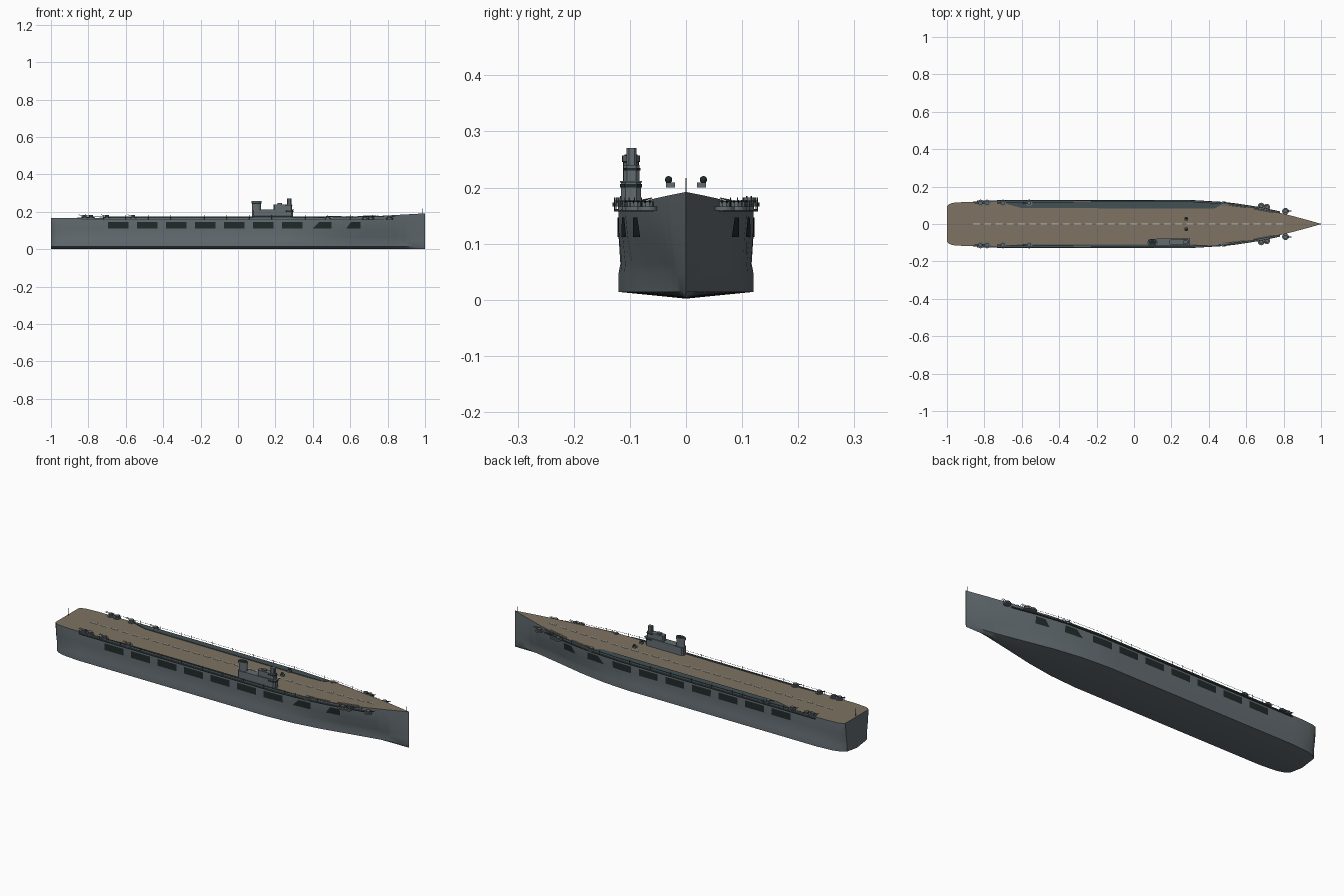
import bpy, bmesh, math
from mathutils import Vector

if "Cube" in bpy.data.objects:
    bpy.data.objects.remove(bpy.data.objects["Cube"])


def material(name, r, g, b):
    m = bpy.data.materials.new(name)
    m.use_nodes = True
    m.diffuse_color = (r, g, b, 1)
    m.node_tree.nodes["Principled BSDF"].inputs["Base Color"].default_value = (r, g, b, 1)
    return m


GREY = material("hull grey", .125, .15, .165)
BROWN = material("deck brown", .21, .17, .125)
DARK = material("opening dark", .015, .023, .023)
SLATE = material("gallery slate", .055, .08, .085)
PALE = material("marking pale", .6, .6, .52)


def lerp(table, x):
    for (a, u), (b, v) in zip(table, table[1:]):
        if x <= b:
            return u + (v - u) * max(0, (x - a) / (b - a))
    return table[-1][1]


DECK = [(-1, .095), (-.99, .105), (-.97, .113), (-.9, .118), (.3, .12), (.5, .108),
        (.65, .086), (.8, .055), (.9, .029), (1, .001)]
FOOT = [(-1, .085), (-.98, .1), (-.94, .112), (-.85, .12), (.25, .12), (.4, .11),
        (.55, .087), (.7, .055), (.85, .024), (1, .001)]
SHEER = [(-1, .168), (.35, .168), (.7, .175), (1, .192)]


def half(x):
    return lerp(DECK, x)


def top(x):
    return lerp(SHEER, x)


def obj(name, bm, *mats):
    bmesh.ops.recalc_face_normals(bm, faces=bm.faces[:])
    me = bpy.data.meshes.new(name)
    bm.to_mesh(me)
    bm.free()
    for m in mats:
        me.materials.append(m)
    o = bpy.data.objects.new(name, me)
    bpy.context.collection.objects.link(o)
    return o


def smooth(o):
    bpy.ops.object.select_all(action="DESELECT")
    bpy.context.view_layer.objects.active = o
    o.select_set(True)
    bpy.ops.object.shade_smooth_by_angle(angle=math.radians(35))


def prism(bm, outline, z0, z1):
    lo = [bm.verts.new((x, y, z0)) for x, y in outline]
    hi = [bm.verts.new((x, y, z1)) for x, y in outline]
    bm.faces.new(lo)
    bm.faces.new(hi)
    for i in range(len(lo)):
        j = (i + 1) % len(lo)
        bm.faces.new((lo[i], lo[j], hi[j], hi[i]))


def box(bm, x0, x1, y0, y1, z0, z1):
    prism(bm, [(x0, y0), (x1, y0), (x1, y1), (x0, y1)], z0, z1)


def rod(bm, a, b, r, n=6):
    a, b = Vector(a), Vector(b)
    v = bmesh.ops.create_cone(bm, cap_ends=True, segments=n, radius1=r, radius2=r,
                              depth=(b - a).length)["verts"]
    q = (b - a).to_track_quat("Z", "Y")
    for p in v:
        p.co = q @ p.co + (a + b) / 2


def loft(bm, rings):
    rows = [[bm.verts.new(p) for p in r] for r in rings]
    for r, s in zip(rows, rows[1:]):
        for i in range(len(r)):
            j = (i + 1) % len(r)
            bm.faces.new((r[i], r[j], s[j], s[i]))
    bm.faces.new(rows[0])
    bm.faces.new(rows[-1])


# Hull: lofted sections, with the flight deck coloured by direction
def side(x):
    w, f, z = half(x), lerp(FOOT, x), top(x)
    return [(f, .014), (f, .048), (f * .7 + w * .3 - .003 * (w > .05), .064),
            (f * .3 + w * .7, .11), (w, .15), (w, z)]


xs = sorted({p[0] for p in DECK + FOOT + SHEER} | {.2 + i * .05 for i in range(16)})
rings = []
for x in xs:
    s = side(x)
    rings.append([(x, 0, .002)] + [(x, y, z) for y, z in s] + [(x, -y, z) for y, z in reversed(s)])
bm = bmesh.new()
loft(bm, rings)
hull = obj("hull_and_flight_deck", bm, GREY, BROWN)
for p in hull.data.polygons:
    if p.normal.z > .9 and p.center.z > .15:
        p.material_index = 1
smooth(hull)


# Hangar openings on both sides
def surface(x, z):
    pts = side(x)
    for (y0, z0), (y1, z1) in zip(pts, pts[1:]):
        if z <= z1:
            return y0 + (y1 - y0) * (z - z0) / (z1 - z0)
    return pts[-1][0]


bm = bmesh.new()
bays = [(-.695 + i * .155, -.695 + i * .155, -.585 + i * .155) for i in range(7)]
bays += [(.4, .435, .5), (.58, .605, .655)]
for s in (-1, 1):
    for low, high, end in bays:
        n = 4
        rows = []
        for k in range(n + 1):
            t = k / n
            col = []
            for x, z in ((low + (end - low) * t, .112), ((low + high) / 2 * (1 - t) + end * t, .13),
                         (high + (end - high) * t, .147)):
                col.append(bm.verts.new((x, s * (surface(x, z) + .0025), z)))
            rows.append(col)
        for a, b in zip(rows, rows[1:]):
            for i in range(2):
                bm.faces.new((a[i], b[i], b[i + 1], a[i + 1]))
obj("hangar_openings", bm, DARK)

# Side galleries with rails that follow the deck edge
bm, rails = bmesh.new(), bmesh.new()
path = [-.84 + i * .06 for i in range(28)]
for s in (-1, 1):
    for a, b in zip(path, path[1:]):
        ya, yb = half(a), half(b)
        prism(bm, [(a, s * (ya - .002)), (b, s * (yb - .002)), (b, s * (yb + .008)), (a, s * (ya + .008))],
              .157, .162)
        rod(rails, (a, s * (ya + .008), .176), (b, s * (yb + .008), .176), .0007, 4)
        rod(rails, (a, s * (ya + .008), .16), (a, s * (ya + .008), .182), .0007, 4)
obj("side_galleries", bm, SLATE)
obj("gallery_rails", rails, SLATE)

# Slate walkways along both deck edges
bm = bmesh.new()
prism(bm, [(-.72, .118), (-.6, .085), (.43, .083), (.48, .109), (.3, .12)], .1675, .1715)
prism(bm, [(-.72, -.118), (-.6, -.109), (.3, -.109), (.4, -.114), (.3, -.12)], .1675, .1715)
obj("deck_edge_walkways", bm, SLATE)

# Centre line dashes
bm = bmesh.new()
for i in range(28):
    x = -.86 + i * .06
    z = top(x + .018) + .001
    box(bm, x, x + .036, -.003, .003, z - .001, z + .001)
obj("centre_line", bm, PALE)

# Gun sponsons, mounts and barrels
bm = bmesh.new()
barrels = bmesh.new()
for x in (-.82, -.785, -.7, -.56, .48, .68, .71, .81):
    for s in (-1, 1):
        y = s * (half(x) - .006 if x < .5 else half(x) + .016)
        z = .163 if x > .4 else .17
        rod(bm, (x, y, z - .004), (x, y, z + .003), .018, 14)
        rod(bm, (x, y, z + .003), (x, y, z + .012), .011, 10)
        d = 1 if x > 0 else -1
        for k in (-.004, .004):
            rod(barrels, (x, y + k, z + .009), (x + d * .032, y + k, z + .014), .0013)
obj("gun_mounts", bm, GREY)
obj("gun_barrels", barrels, SLATE)

# Pale booms along the forward deck edge
bm = bmesh.new()
for s in (-1, 1):
    for a, b in ((.5, .6), (.64, .75)):
        rod(bm, (a, s * (half(a) - .006), top(a) + .003), (b, s * (half(b) - .004), top(b) + .003), .0013, 4)
obj("forward_booms", bm, PALE)


# Island superstructure
def hexbox(bm, x0, x1, y0, y1, z0, z1, c):
    prism(bm, [(x0 + c, y0), (x1 - c, y0), (x1, y0 + c), (x1, y1 - c), (x1 - c, y1),
               (x0 + c, y1), (x0, y1 - c), (x0, y0 + c)], z0, z1)


bm = bmesh.new()
hexbox(bm, .075, .295, -.116, -.08, .167, .209, .008)
hexbox(bm, .19, .29, -.111, -.083, .209, .24, .006)
hexbox(bm, .21, .235, -.105, -.09, .24, .247, .003)
hexbox(bm, .262, .286, -.106, -.088, .24, .27, .004)
box(bm, .12, .3, -.118, -.078, .209, .212)
obj("island", bm, GREY)

bm = bmesh.new()
hexbox(bm, .25, .2965, -.1175, -.0785, .2, .206, .008)
hexbox(bm, .25, .2915, -.1125, -.0815, .23, .235, .006)
obj("bridge_windows", bm, DARK)


def oval(rx, ry, z):
    return [(.099 + rx * math.cos(a), -.098 + ry * math.sin(a), z)
            for a in (i * math.tau / 20 for i in range(20))]


bm = bmesh.new()
loft(bm, [oval(.024, .014, .167), oval(.024, .014, .245), oval(.027, .016, .246), oval(.027, .016, .257)])
smooth(obj("funnel", bm, GREY))
bm = bmesh.new()
loft(bm, [oval(.022, .012, .256), oval(.022, .012, .2585)])
obj("funnel_mouth", bm, DARK)

# Twin directors inboard of the island
bm, balls = bmesh.new(), bmesh.new()
for s in (-1, 1):
    box(bm, .27, .29, s * .028 - .008, s * .028 + .008, .2, .209)
    v = bmesh.ops.create_uvsphere(balls, u_segments=12, v_segments=8, radius=.0065)["verts"]
    bmesh.ops.translate(balls, vec=(.28, s * .031, .214), verts=v)
obj("director_bases", bm, GREY)
smooth(obj("director_heads", balls, DARK))

# Flagstaffs at both ends
bm = bmesh.new()
rod(bm, (-.992, 0, .165), (-.992, 0, .208), .001)
rod(bm, (.988, 0, .185), (.988, 0, .217), .001)
obj("flagstaffs", bm, SLATE)
